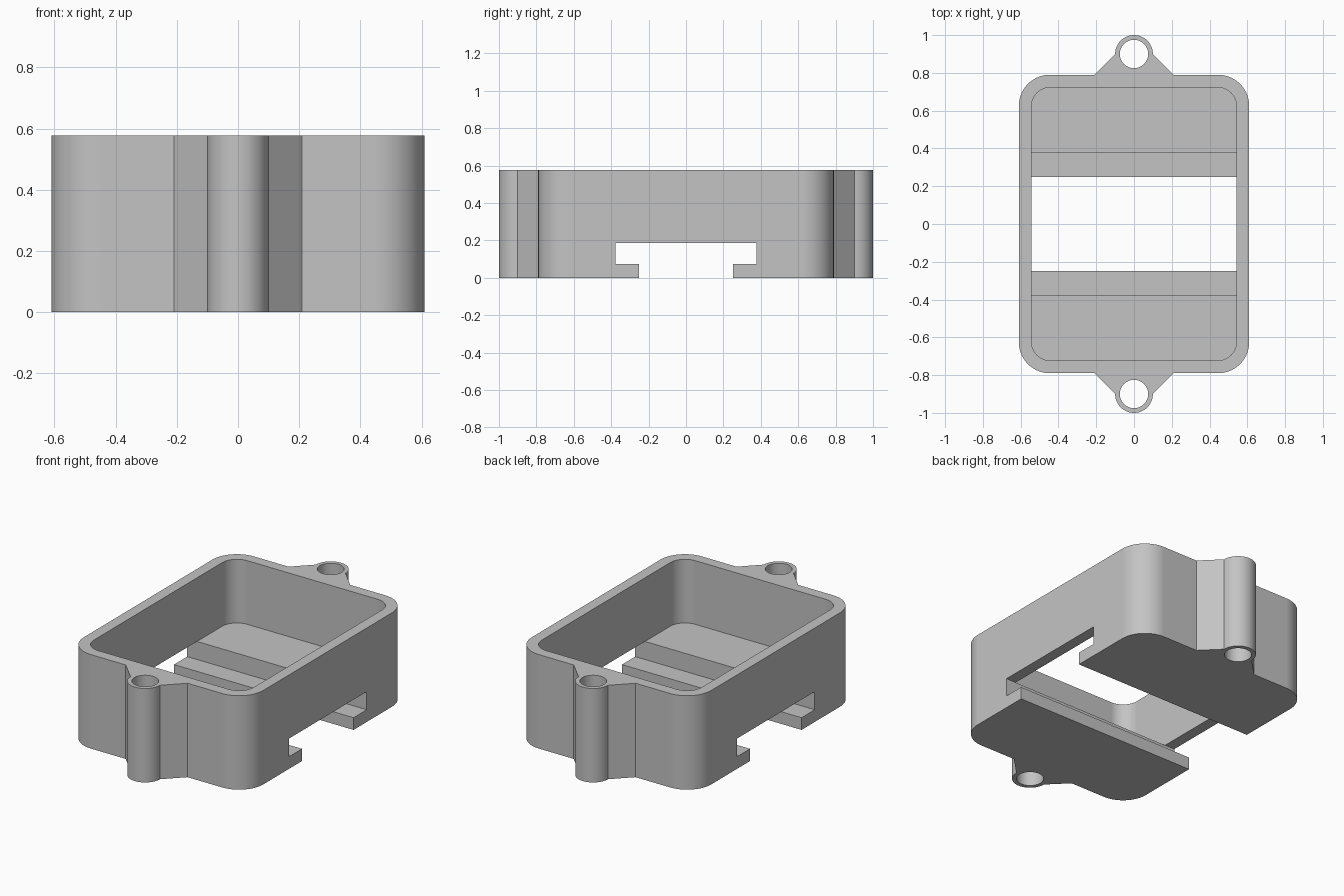
import bpy, bmesh
from math import cos, sin, pi, radians
from mathutils import Vector

cube = bpy.data.objects.get("Cube")
if cube:
    bpy.data.objects.remove(cube, do_unlink=True)

HEIGHT, FLOOR, LIP = 0.577, 0.186, 0.075
HALF_X, HALF_Y = 0.61, 0.79
EAR_Y, EAR_R, HOLE_R = 0.9, 0.1, 0.075

grey = bpy.data.materials.new("plain_grey")
grey.use_nodes = True
colour = (0.55, 0.55, 0.55, 1)
grey.diffuse_color = colour
grey.node_tree.nodes["Principled BSDF"].inputs["Base Color"].default_value = colour


def arc(cx, cy, r, start, end, steps):
    angles = [radians(start + (end - start) * i / steps) for i in range(steps + 1)]
    return [(cx + r * cos(a), cy + r * sin(a)) for a in angles]


def rounded_corner(hx, hy, r, quarter):
    sx = 1 if quarter in (0, 3) else -1
    sy = 1 if quarter < 2 else -1
    return arc(sx * (hx - r), sy * (hy - r), r, quarter * 90, quarter * 90 + 90, 16)


def prism(name, points, offset):
    """Extrude a closed outline of 3D points along an offset."""
    bm = bmesh.new()
    face = bm.faces.new([bm.verts.new(p) for p in points])
    grown = bmesh.ops.extrude_face_region(bm, geom=[face])["geom"]
    moved = [g for g in grown if isinstance(g, bmesh.types.BMVert)]
    bmesh.ops.translate(bm, verts=moved, vec=Vector(offset))
    bmesh.ops.recalc_face_normals(bm, faces=bm.faces)
    mesh = bpy.data.meshes.new(name)
    bm.to_mesh(mesh)
    bm.free()
    mesh.materials.append(grey)
    obj = bpy.data.objects.new(name, mesh)
    bpy.context.collection.objects.link(obj)
    return obj


def upright(name, outline, z0, z1):
    return prism(name, [(x, y, z0) for x, y in outline], (0, 0, z1 - z0))


# Outer shell: rounded box with a flared screw ear at each end
flare = HALF_Y - EAR_Y


def ear(sign):
    start = 0 if sign > 0 else 180
    root = (sign * (EAR_R - flare), sign * HALF_Y)
    return [root] + arc(0, sign * EAR_Y, EAR_R, start, start + 180, 32) + [(-root[0], root[1])]


corners = [rounded_corner(HALF_X, HALF_Y, 0.165, q) for q in range(4)]
housing = upright("housing", corners[0] + ear(1) + corners[1] + corners[2] + ear(-1) + corners[3], 0, HEIGHT)

# Open-topped pocket
pocket = [p for q in range(4) for p in rounded_corner(0.543, 0.723, 0.1, q)]
cutters = [upright("pocket_cutter", pocket, FLOOR, HEIGHT + 0.2)]

# T-shaped slot running across the underside, leaving two lips
half = [(0.25, -0.2), (0.25, LIP), (0.378, LIP), (0.378, FLOOR)]
slot = half + [(-y, z) for y, z in reversed(half)]
cutters.append(prism("slot_cutter", [(-1, y, z) for y, z in slot], (2, 0, 0)))

# Screw holes through the ears
for sign in (1, -1):
    hole = arc(0, sign * EAR_Y, HOLE_R, 0, 360, 48)[:-1]
    cutters.append(upright("screw_hole_cutter", hole, -0.2, HEIGHT + 0.2))

bpy.ops.object.select_all(action="DESELECT")
bpy.context.view_layer.objects.active = housing
housing.select_set(True)
for cutter in cutters:
    cutter.hide_render = True
    cut = housing.modifiers.new(cutter.name, "BOOLEAN")
    cut.operation, cut.solver, cut.object = "DIFFERENCE", "EXACT", cutter
    bpy.ops.object.modifier_apply(modifier=cut.name)
    bpy.data.objects.remove(cutter, do_unlink=True)

bpy.ops.object.shade_smooth_by_angle(angle=radians(20))
housing.modifiers.new("even_shading", "WEIGHTED_NORMAL").keep_sharp = True
